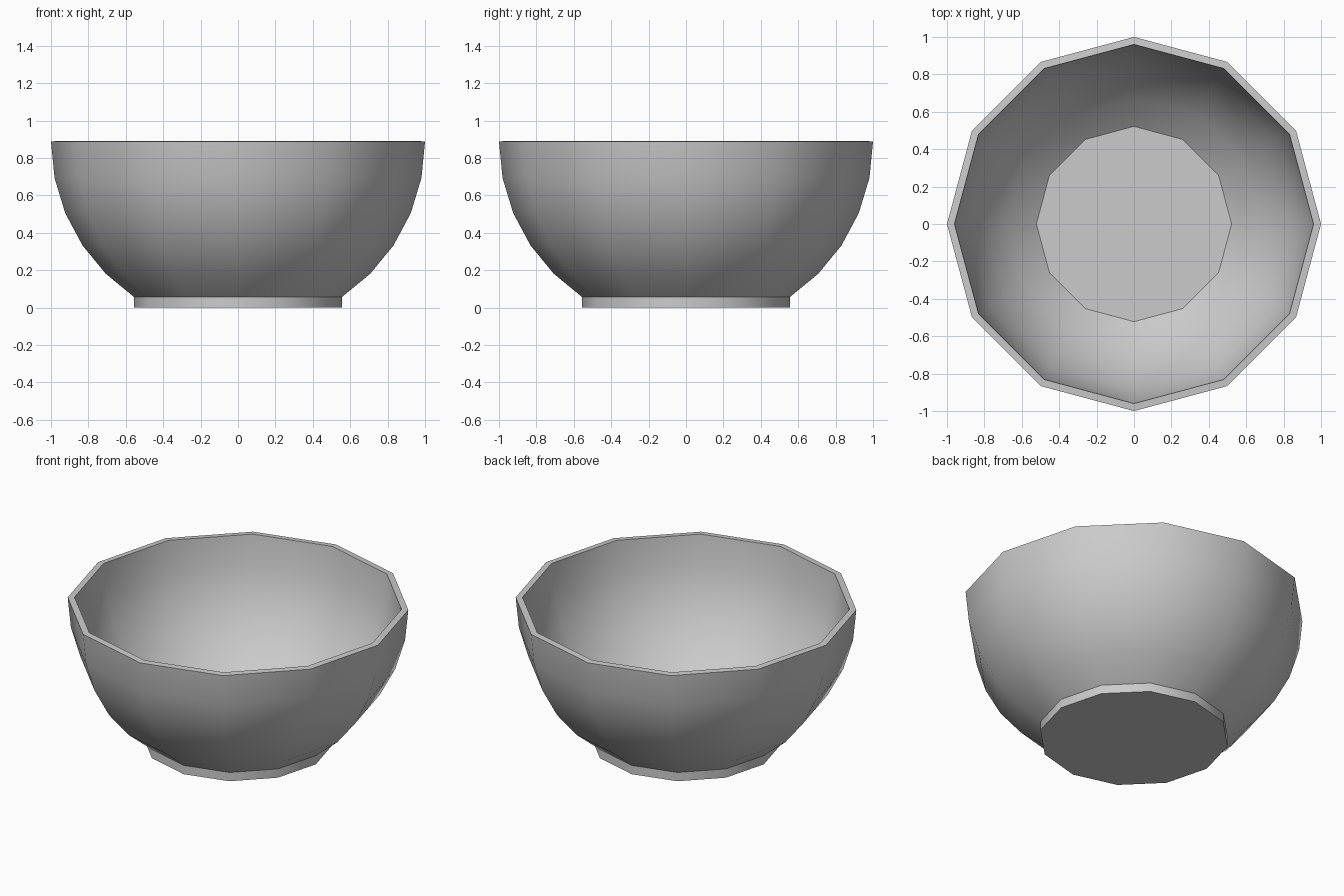
import bpy, bmesh
from math import sin, cos, pi, radians

if "Cube" in bpy.data.objects:
    bpy.data.objects.remove(bpy.data.objects["Cube"])

SIDES = 12
RIM_Z = 0.888      # height of the sphere centre and outer rim
STEP = radians(11.25)


def lathe(name, profile):
    """Revolve a list of (radius, z) points and cap both ends."""
    bm = bmesh.new()
    rings = [[bm.verts.new((r * cos(2 * pi * i / SIDES), r * sin(2 * pi * i / SIDES), z))
              for i in range(SIDES)] for r, z in profile]
    for a, b in zip(rings, rings[1:]):
        for i in range(SIDES):
            j = (i + 1) % SIDES
            bm.faces.new((a[i], a[j], b[j], b[i]))
    bm.faces.new(rings[0][::-1])
    bm.faces.new(rings[-1])
    bmesh.ops.recalc_face_normals(bm, faces=bm.faces)
    mesh = bpy.data.meshes.new(name)
    bm.to_mesh(mesh)
    bm.free()
    obj = bpy.data.objects.new(name, mesh)
    bpy.context.collection.objects.link(obj)
    bpy.ops.object.select_all(action='DESELECT')
    obj.select_set(True)
    bpy.context.view_layer.objects.active = obj
    bpy.ops.object.shade_smooth_by_angle(angle=radians(35))
    return obj


def arc(radius, z, steps):
    """Points on a hemisphere wall, from rim downwards."""
    return [(radius * cos(k * STEP), z - radius * sin(k * STEP)) for k in range(steps)]


# Foot, outer wall, rim, inner wall and flat floor in one closed shell
outer = arc(1.0, RIM_Z, 6)[::-1]
inner = arc(0.96, RIM_Z + 0.003, 5) + [(0.522, 0.085)]
foot_radius = outer[0][0]
lathe("bowl", [(foot_radius, 0.0)] + outer + inner)
